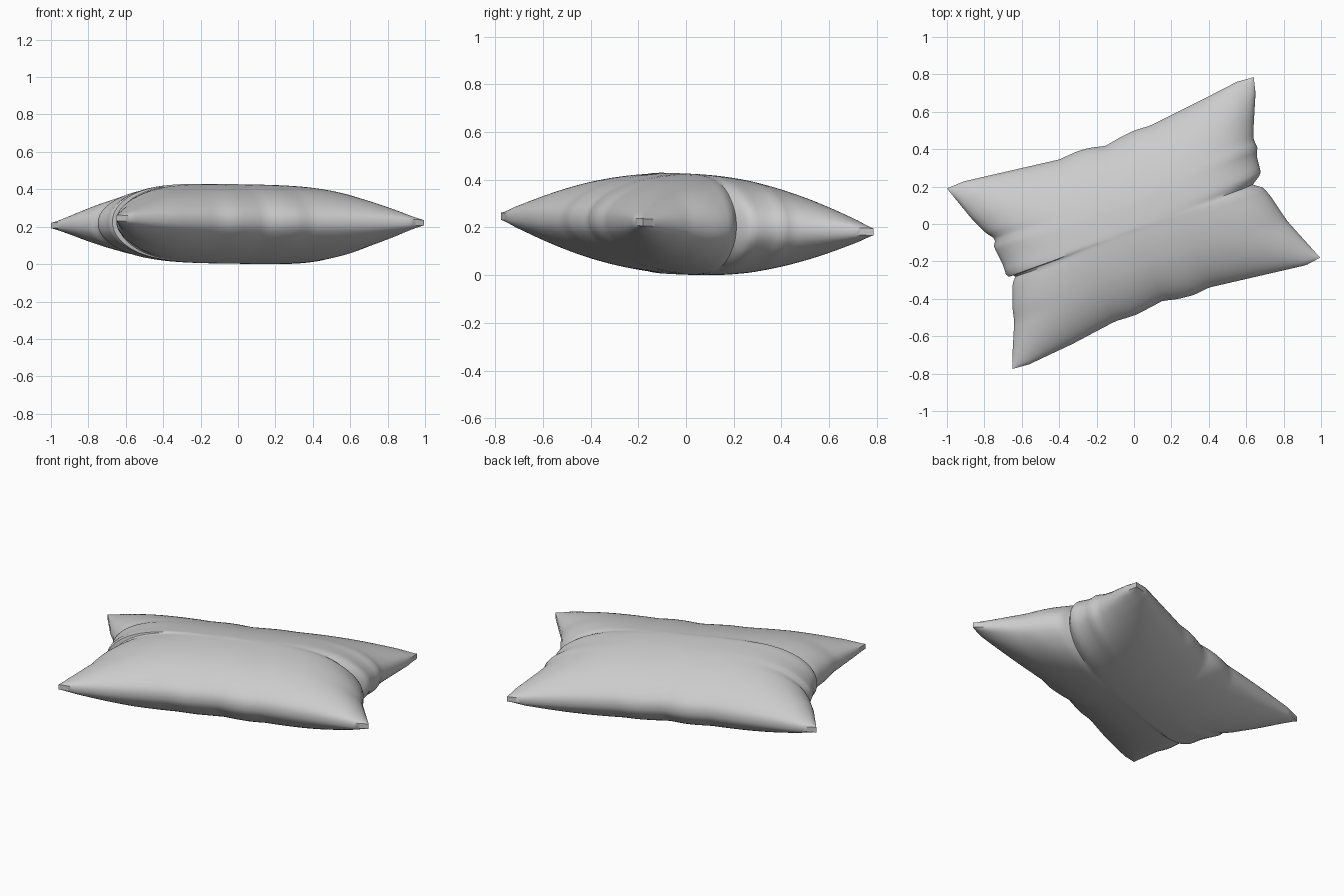
import bpy, bmesh, math
from mathutils import Vector

if "Cube" in bpy.data.objects:
    bpy.data.objects.remove(bpy.data.objects["Cube"])

# Seam outline seen from above: four edges between the corner tips
A, B, C, D = (-1.0, 0.19), (0.64, 0.785), (0.995, -0.18), (-0.65, -0.775)
back = [A, (-.91, .228), (-.40, .345), (-.30, .39), (-.24, .407), (-.15, .418),
        (-.08, .46), (0, .50), (.09, .527), (.33, .647), (.55, .76), B]
right = [B, (.65, .70), (.64, .53), (.64, .45), (.66, .41), (.655, .37), (.68, .27),
         (.635, .21), (.69, .195), (.73, .15), (.77, .09), (.82, .015), C]
front = [D, (-.56, -.75), (-.33, -.642), (-.10, -.52), (0, -.49), (.08, -.45),
         (.15, -.412), (.24, -.40), (.32, -.38), (.40, -.34), (.92, -.22), C]
left = [D, (-.65, -.70), (-.64, -.52), (-.65, -.45), (-.65, -.32), (-.63, -.27),
        (-.68, -.285), (-.70, -.22), (-.75, -.12), (-.74, -.08), (-.79, -.05), (-.87, .03), A]
right.reverse()


def sampler(points):
    """Return a function giving the point at fraction t of the path length."""
    pts = [Vector(p) for p in points]
    lens = [(b - a).length for a, b in zip(pts, pts[1:])]
    total = sum(lens)

    def at(t):
        d = t * total
        for a, b, l in zip(pts, pts[1:], lens):
            if d <= l:
                return a.lerp(b, d / l)
            d -= l
        return pts[-1]
    return at


eb, er, ef, el = map(sampler, (back, right, front, left))
a, b, c, d = map(Vector, (A, B, C, D))


def plan(s, t):
    """Fill the outline smoothly: s runs left to right, t front to back."""
    ruled_t = ef(s).lerp(eb(s), t)
    ruled_s = el(t).lerp(er(t), s)
    flat = d.lerp(c, s).lerp(a.lerp(b, s), t)
    return ruled_t + ruled_s - flat


def puff(s, t):
    """Stuffing height from 0 at the seam to 1 in the middle, puckered at the ends."""
    u, v = 2 * s - 1, 2 * t - 1
    f = (max(0, 1 - u ** 4) * max(0, 1 - v * v)) ** 0.62
    pucker = 0.10 * abs(u) ** 8 * math.cos(16 * v) * math.exp(-5 * v * v)
    return f * (1 + pucker)


NU, NV, HALF_SEAM, HEIGHT = 72, 56, 0.015, 0.197


def spread(i, n):
    """Spacing that gets denser towards the seam."""
    lin = i / n
    return 0.4 * lin + 0.6 * (0.5 - 0.5 * math.cos(math.pi * lin))


bm = bmesh.new()


def panel(side):
    """One fabric panel: side is 1 for the top and -1 for the bottom."""
    grid = []
    for i in range(NU + 1):
        row = []
        for j in range(NV + 1):
            s, t = spread(i, NU), spread(j, NV)
            p = plan(s, t)
            z = 0.215 - 0.042 * p.y + side * (HALF_SEAM + HEIGHT * puff(s, t))
            row.append(bm.verts.new((p.x, p.y, z)))
        grid.append(row)
    for i in range(NU):
        for j in range(NV):
            bm.faces.new((grid[i][j], grid[i + 1][j], grid[i + 1][j + 1], grid[i][j + 1]))
    rim = [grid[i][0] for i in range(NU)] + [grid[NU][j] for j in range(NV)]
    rim += [grid[i][NV] for i in range(NU, 0, -1)] + [grid[0][j] for j in range(NV, 0, -1)]
    return rim


# Two panels joined by the narrow seam band
top_rim, bottom_rim = panel(1), panel(-1)
for k in range(len(top_rim)):
    n = (k + 1) % len(top_rim)
    bm.faces.new((bottom_rim[k], bottom_rim[n], top_rim[n], top_rim[k]))
bmesh.ops.recalc_face_normals(bm, faces=bm.faces)

# Rest on the ground
low = min(v.co.z for v in bm.verts)
bmesh.ops.translate(bm, verts=bm.verts, vec=(0, 0, -low))

mesh = bpy.data.meshes.new("pillow")
bm.to_mesh(mesh)
bm.free()
pillow = bpy.data.objects.new("pillow", mesh)
bpy.context.collection.objects.link(pillow)
bpy.context.view_layer.objects.active = pillow
pillow.select_set(True)
bpy.ops.object.shade_smooth_by_angle(angle=math.radians(40))
